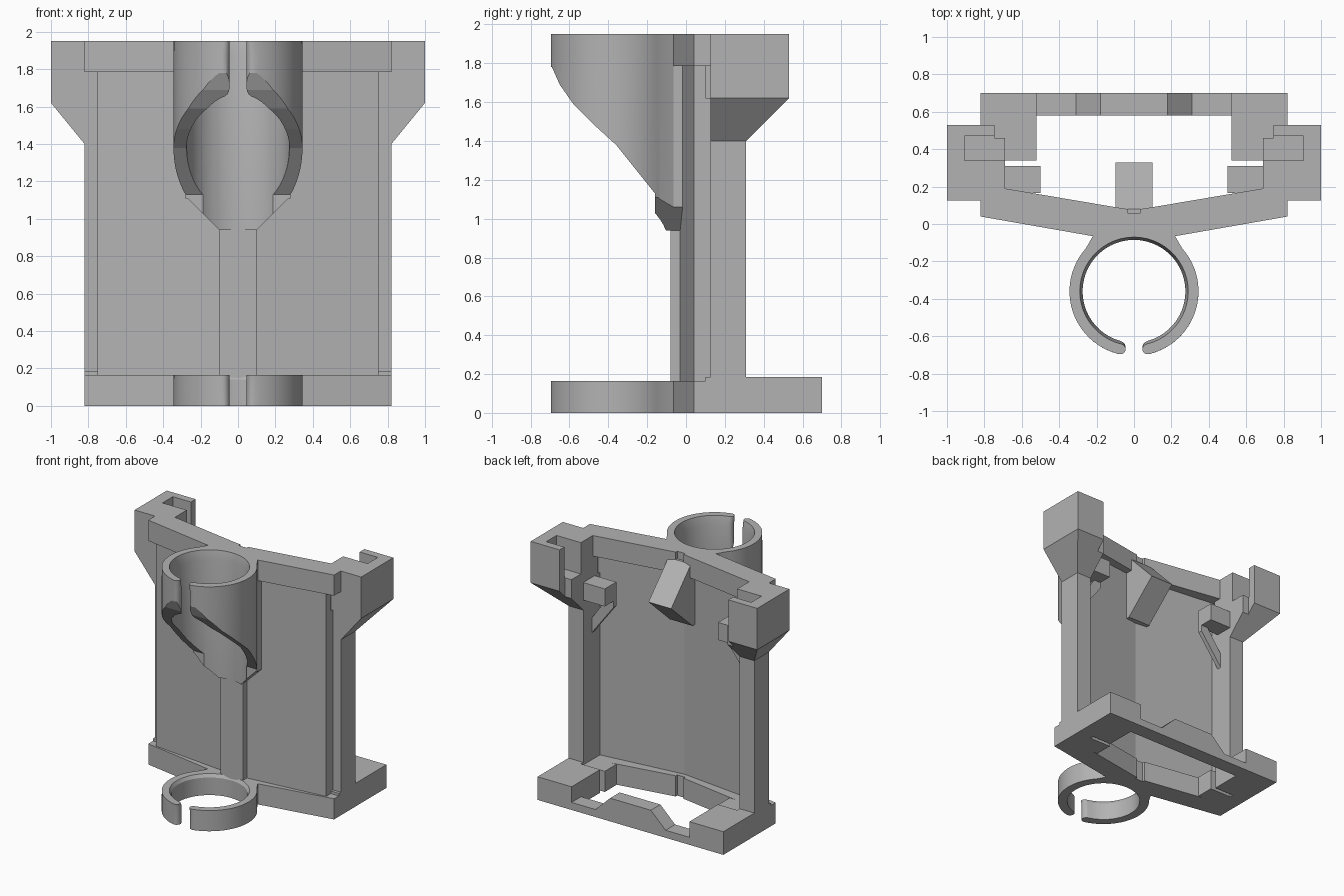
import bpy, bmesh
from math import sin, cos, radians, asin, atan2

cube = bpy.data.objects.get("Cube")
if cube:
    bpy.data.objects.remove(cube, do_unlink=True)

grey = bpy.data.materials.new("plain grey")
grey.use_nodes = True
tone = (0.45, 0.45, 0.45, 1)
grey.diffuse_color = tone
grey.node_tree.nodes["Principled BSDF"].inputs["Base Color"].default_value = tone


def loft(name, rings):
    """Skin matching closed 3D rings, capping both ends."""
    bm = bmesh.new()
    rows = [[bm.verts.new(p) for p in ring] for ring in rings]
    n = len(rows[0])
    for a, b in zip(rows, rows[1:]):
        for i in range(n):
            j = (i + 1) % n
            bm.faces.new((a[i], a[j], b[j], b[i]))
    bm.faces.new(rows[0][::-1])
    bm.faces.new(rows[-1])
    bmesh.ops.recalc_face_normals(bm, faces=bm.faces)
    mesh = bpy.data.meshes.new(name)
    bm.to_mesh(mesh)
    bm.free()
    mesh.materials.append(grey)
    obj = bpy.data.objects.new(name, mesh)
    bpy.context.collection.objects.link(obj)
    return obj


def prism(name, outline, lo, hi, axis="z"):
    """Extrude a 2D outline along an axis."""
    place = {"x": lambda p, t: (t, p[0], p[1]),
             "y": lambda p, t: (p[0], t, p[1]),
             "z": lambda p, t: (p[0], p[1], t)}[axis]
    return loft(name, [[place(p, t) for p in outline] for t in (lo, hi)])


def rect(x0, x1, y0, y1):
    return [(x0, y0), (x1, y0), (x1, y1), (x0, y1)]


def box(name, x0, x1, y0, y1, z0, z1):
    return prism(name, rect(x0, x1, y0, y1), z0, z1)


def mirrored(half):
    """Complete a right-hand half outline across x = 0."""
    return half + [(-x, y) for x, y in reversed(half) if x > 0]


def cut(obj, cutter):
    mod = obj.modifiers.new("cut", "BOOLEAN")
    mod.operation = "DIFFERENCE"
    mod.solver = "EXACT"
    mod.object = cutter
    cutter.hide_render = True
    cutter.hide_viewport = True
    cutter.display_type = "WIRE"


def mirror(obj):
    mod = obj.modifiers.new("mirror", "MIRROR")
    mod.use_bisect_axis[0] = False
    mod.use_mirror_merge = False


# Split clip ring with rounded lips and a solid neck at the back
CY, OUTER = -0.36, 0.345


def clip_outline(inner):
    mid, tip = (OUTER + inner) / 2, (OUTER - inner) / 2
    gap = asin((0.045 + tip) / mid)
    start, neck = radians(-90) + gap, atan2(0.23, 0.26)
    half = []
    for i in range(25):                       # inner arc, back to front
        a = radians(90) + (start - radians(90)) * i / 24
        half.append((max(inner * cos(a), 0) if i else 0, CY + inner * sin(a)))
    for i in range(1, 8):                     # rounded lip
        a = start + radians(180) - radians(180) * -i / 8
        half.append((mid * cos(start) + tip * cos(a),
                     CY + mid * sin(start) + tip * sin(a)))
    for i in range(25):                       # outer arc, front to neck
        a = start + (neck - start) * i / 24
        half.append((OUTER * cos(a), CY + OUTER * sin(a)))
    half += [(0.22, -0.065), (0.22, 0)]
    return mirrored(half)


def clip(name, z0, lip, z1):
    levels = ((z0, 0.275), (lip, 0.275), (z1, 0.29))
    return loft(name, [[(x, y, z) for x, y in clip_outline(r)] for z, r in levels])


lower_clip = clip("lower_clip_ring", 0, 0.14, 0.165)
upper_clip = clip("upper_clip_tube", 0.94, 1.88, 1.95)
sweep = [(-0.8, 1.78), (-0.69, 1.78), (-0.65, 1.69), (-0.58, 1.59), (-0.47, 1.48),
         (-0.36, 1.38), (-0.16, 1.13), (-0.16, 0.9), (-0.8, 0.9)]
cut(upper_clip, prism("tube_sweep_cutter", sweep, -0.6, 0.6, "x"))
for s in (-1, 1):
    taper = [(s * 0.06, 0.9), (s * 0.1, 0.94), (s * 0.27, 1.11), (s * 0.6, 1.11), (s * 0.6, 0.9)]
    cut(upper_clip, prism("tail_taper_cutter", taper, -0.8, 0.2, "y"))

# Shallow V rails, panel and centre rib
rail = [(0, -0.065), (0.22, -0.065), (0.82, 0.04), (0.82, 0.19), (0.69, 0.19),
        (0.07, 0.085), (0.035, 0.08), (0.035, 0.06), (0, 0.06)]
prism("top_rail", mirrored(rail), 1.785, 1.95)
prism("bottom_rail", mirrored(rail), 0, 0.165)
panel = [(0, -0.035), (0.1, -0.03), (0.75, 0.04), (0.75, 0.1), (0.69, 0.1), (0, 0.02)]
prism("back_panel", mirrored(panel), 0.1, 1.85)
box("centre_rib", -0.1, 0.1, -0.08, 0, 0.1, 1)

# Wedge stop on the panel
stop = [(0, 1.89), (0.08, 1.89), (0.33, 1.63), (0.06, 1.39), (0, 1.39)]
prism("centre_stop", stop, -0.1, 0.1, "x")

# Side columns and their step behind the panel edge
column = [(0.69, 0.09), (0.75, 0.09), (0.75, 0.125), (0.82, 0.125), (0.82, 0.31), (0.69, 0.31)]
mirror(prism("side_column", column, 0.1, 1.62))

# Top corner brackets: flared underside and an open slot on top
bracket = loft("corner_bracket", [
    [(x, y, 1.4) for x, y in rect(0.69, 0.82, 0.125, 0.31)],
    [(x, y, 1.62) for x, y in rect(0.69, 1, 0.125, 0.53)],
    [(x, y, 1.95) for x, y in rect(0.69, 1, 0.125, 0.53)]])
cut(bracket, box("slot_cutter", 0.6, 0.905, 0.34, 0.47, 1.7, 2.1))
cut(bracket, box("slot_lip_cutter", 0.6, 0.745, 0.46, 0.6, 1.3, 2.1))
mirror(bracket)

# Catches beside the columns, with slanted gussets
mirror(box("upper_catch", 0.5, 0.7, 0.165, 0.31, 1.48, 1.62))
gusset = [(0.5, 1.5), (0.5, 1.43), (0.69, 1.18), (0.71, 1.18), (0.71, 1.27), (0.56, 1.48)]
mirror(prism("catch_gusset", gusset, 0.165, 0.2, "y"))
mirror(box("lower_catch", 0.5, 0.7, 0.165, 0.31, 0, 0.165))

# Base frame: side runs, foot blocks and stepped rear bar
mirror(box("base_side", 0.69, 0.82, 0.1, 0.4, 0, 0.185))
mirror(box("foot_block", 0.52, 0.82, 0.34, 0.7, 0, 0.185))
bar = [(0, 0), (0.6, 0), (0.6, 0.06), (0.31, 0.06), (0.18, 0.185), (0, 0.185)]
prism("rear_bar", mirrored(bar), 0.58, 0.7, "y")

# Smooth only the round clips
for obj in (lower_clip, upper_clip):
    bpy.ops.object.select_all(action="DESELECT")
    obj.select_set(True)
    bpy.context.view_layer.objects.active = obj
    bpy.ops.object.shade_smooth_by_angle(angle=radians(30))
